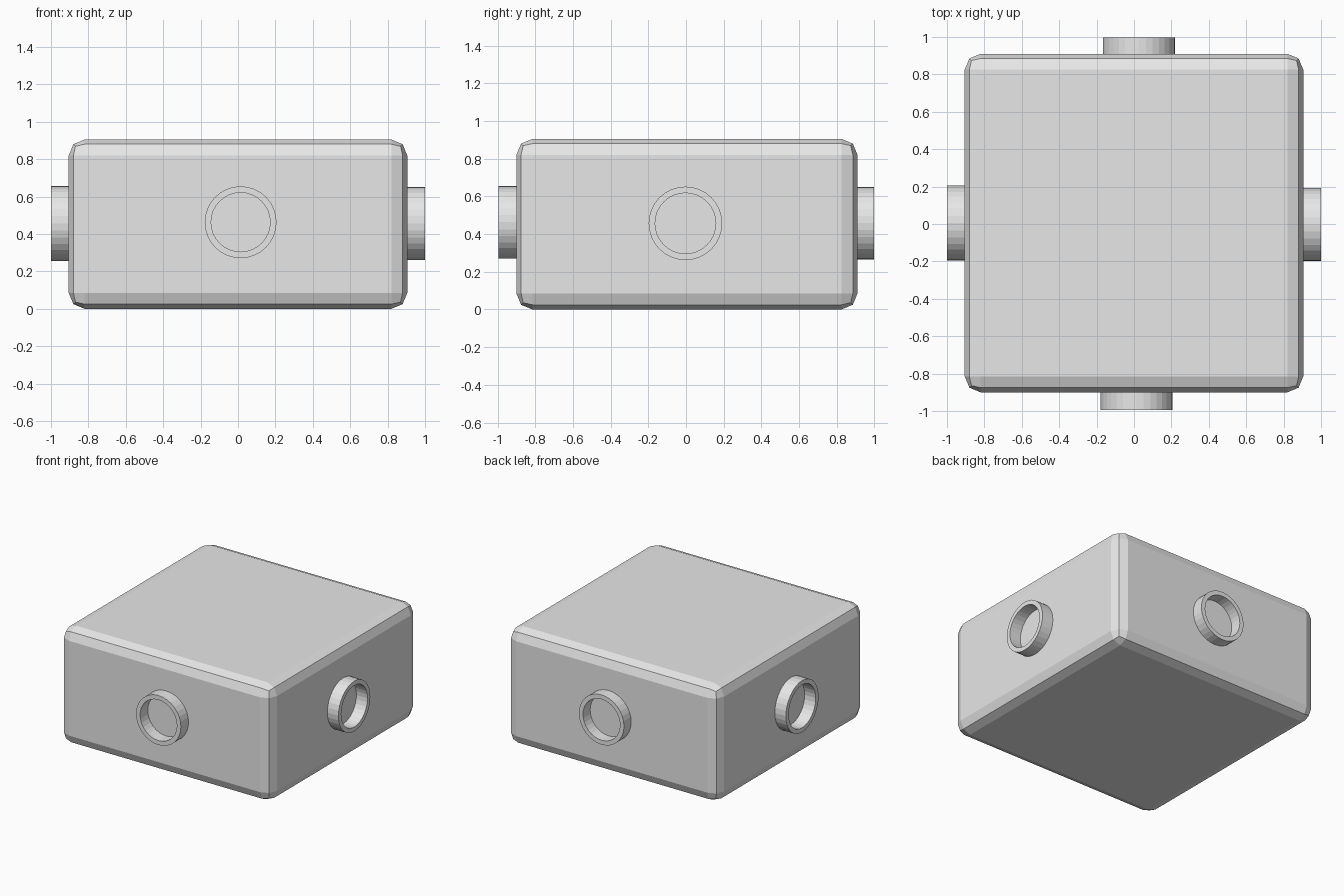
import bpy, bmesh
from math import pi, cos, sin
from mathutils import Matrix, Vector

cube = bpy.data.objects.get("Cube")
if cube:
    bpy.data.objects.remove(cube, do_unlink=True)

grey = bpy.data.materials.new("light_grey")
grey.use_nodes = True
colour = (0.8, 0.8, 0.8, 1)
grey.diffuse_color = colour
grey.node_tree.nodes["Principled BSDF"].inputs["Base Color"].default_value = colour

SEGMENTS = 32
HALF = 0.905       # half width of the box, also its height
MID_Y = 0.005


def add_object(name, bm):
    bmesh.ops.recalc_face_normals(bm, faces=bm.faces)
    mesh = bpy.data.meshes.new(name)
    bm.to_mesh(mesh)
    bm.free()
    mesh.materials.append(grey)
    obj = bpy.data.objects.new(name, mesh)
    bpy.context.collection.objects.link(obj)
    return obj


# Box with two-step rounded edges
bm = bmesh.new()
bmesh.ops.create_cube(bm, size=1)
bmesh.ops.scale(bm, vec=(2 * HALF, 2 * HALF, HALF), verts=bm.verts)
bmesh.ops.translate(bm, vec=(0, MID_Y, HALF / 2), verts=bm.verts)
bmesh.ops.bevel(bm, geom=bm.edges[:], offset=0.085, segments=2,
                profile=0.5, affect="EDGES")
add_object("box_body", bm)


# Open collar: a rectangular section turned about its axis, facing outwards
def collar(name, angle, centre, radius, base, tip):
    bm = bmesh.new()
    inner = radius - 0.034
    section = [(radius, base), (radius, tip), (inner, tip), (inner, base)]
    rings = []
    for r, depth in section:
        rings.append([bm.verts.new((r * cos(2 * pi * i / SEGMENTS), -depth,
                                    r * sin(2 * pi * i / SEGMENTS)))
                      for i in range(SEGMENTS)])
    for a, b in zip(rings, rings[1:] + rings[:1]):
        for i in range(SEGMENTS):
            j = (i + 1) % SEGMENTS
            bm.faces.new((a[i], a[j], b[j], b[i]))
    bmesh.ops.transform(bm, verts=bm.verts,
                        matrix=Matrix.Translation(Vector(centre))
                        @ Matrix.Rotation(angle, 4, "Z"))
    add_object(name, bm)


collar("front_collar", 0, (0.014, 0, 0.463), 0.192, 0.88, 0.994)
collar("back_collar", pi, (0.026, 0, 0.458), 0.193, 0.89, 0.998)
collar("left_collar", pi / 2, (0, -0.003, 0.457), 0.195, 0.885, 1.0)
collar("right_collar", -pi / 2, (0, 0.005, 0.457), 0.2, 0.885, 1.0)
